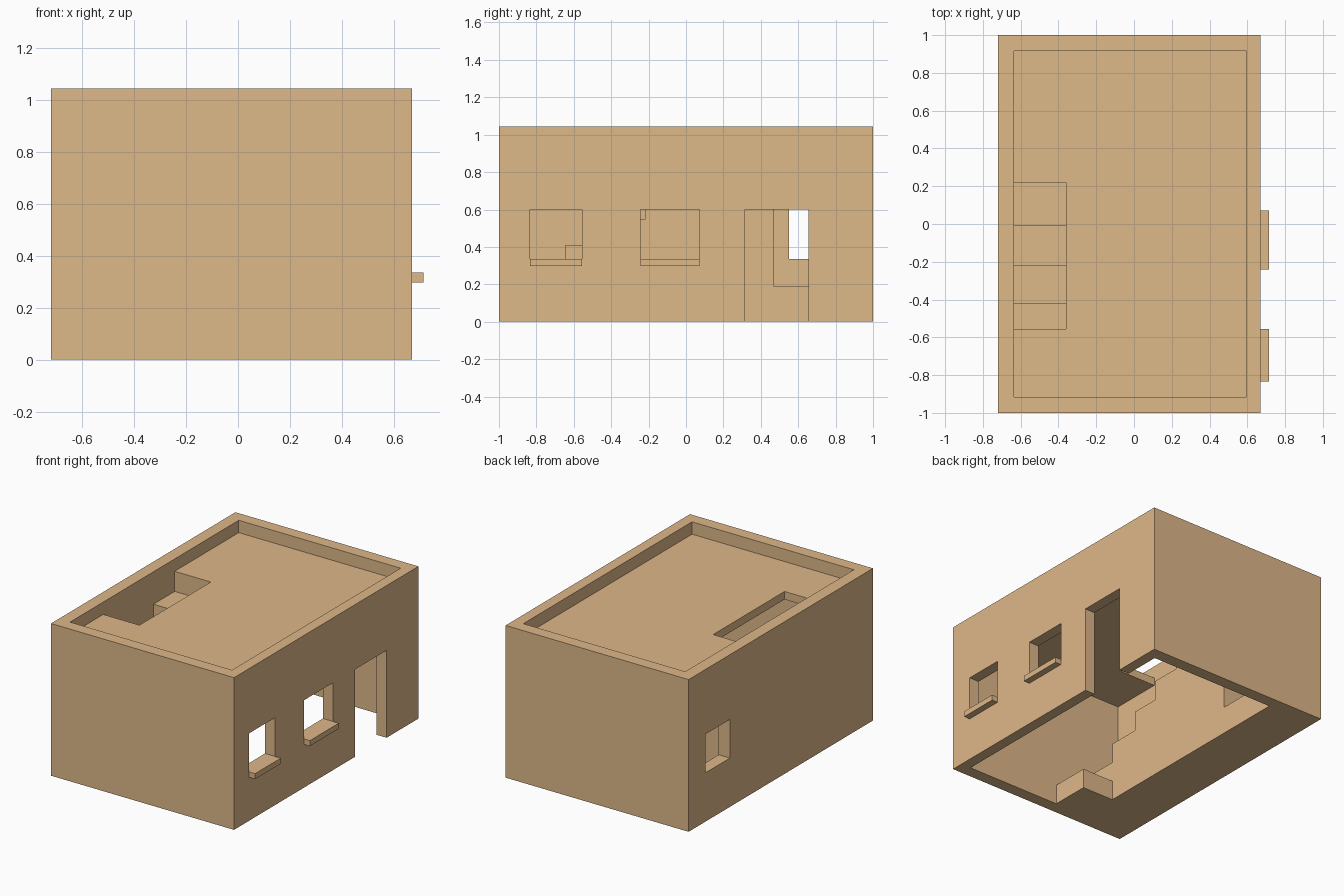
import bpy, bmesh
from mathutils import Vector

if "Cube" in bpy.data.objects:
    bpy.data.objects.remove(bpy.data.objects["Cube"])

mat = bpy.data.materials.new("sandstone")
mat.diffuse_color = (0.73, 0.48, 0.25, 1)
mat.use_nodes = True
mat.node_tree.nodes["Principled BSDF"].inputs["Base Color"].default_value = mat.diffuse_color


def prism(name, pts, offset):
    """Extrude a closed planar outline along an offset vector."""
    bm = bmesh.new()
    face = bm.faces.new([bm.verts.new(p) for p in pts])
    ext = bmesh.ops.extrude_face_region(bm, geom=[face], use_keep_orig=True)
    verts = [v for v in ext["geom"] if isinstance(v, bmesh.types.BMVert)]
    bmesh.ops.translate(bm, verts=verts, vec=Vector(offset))
    bmesh.ops.recalc_face_normals(bm, faces=bm.faces)
    me = bpy.data.meshes.new(name)
    bm.to_mesh(me)
    bm.free()
    me.materials.append(mat)
    ob = bpy.data.objects.new(name, me)
    bpy.context.collection.objects.link(ob)
    return ob


def box(name, x, y, z):
    pts = [(x[0], y[0], z[0]), (x[1], y[0], z[0]), (x[1], y[1], z[0]), (x[0], y[1], z[0])]
    return prism(name, pts, (0, 0, z[1] - z[0]))


def cut(target, cutter):
    """Subtract the cutter and discard it."""
    mod = target.modifiers.new("cut", 'BOOLEAN')
    mod.operation = 'DIFFERENCE'
    mod.solver = 'EXACT'
    mod.object = cutter
    cutter.hide_render = True
    bpy.context.view_layer.objects.active = target
    bpy.ops.object.modifier_apply(modifier=mod.name)
    bpy.data.objects.remove(cutter)


# Main dimensions
X0, X1, Y, H = -0.72, 0.67, 1.0, 1.045
IX0, IX1, IY = -0.635, 0.595, 0.915
ROOF = 0.96
STAIR_X = -0.36
SILL, HEAD = 0.335, 0.60

# Outer walls with parapet, open below
walls = box("walls", (X0, X1), (-Y, Y), (0, H))
cut(walls, box("room_cutter", (IX0, IX1), (-IY, IY), (-0.1, H + 0.1)))

# Right-hand windows with projecting sills
for i, (a, b) in enumerate([(-0.835, -0.557), (-0.242, 0.072)], 1):
    cut(walls, box("window_cutter", (0.5, 0.8), (a, b), (SILL, HEAD)))
    box(f"window_sill_{i}", (X1, 0.715), (a, b), (0.297, SILL))

# Doorway on the right, plain window on the left
cut(walls, box("door_cutter", (0.5, 0.8), (0.315, 0.655), (-0.1, HEAD)))
cut(walls, box("window_cutter", (-0.8, -0.5), (0.552, 0.815), (SILL, HEAD)))

# Roof slab, notched beside the left wall for the stairwell
outline = [(IX0, -IY), (IX1, -IY), (IX1, IY), (IX0, IY),
           (IX0, 0.22), (STAIR_X, 0.22), (STAIR_X, -0.555), (IX0, -0.555)]
prism("roof_slab", [(x, y, ROOF - 0.055) for x, y in outline], (0, 0, 0.055))

# Upper stair flight, rising to the roof, with a low block behind it
rise = ROOF / 7
edges = [-0.645, -0.42, -0.22, -0.01, 0.22, 0.467]
profile = [(IY, 0), (edges[0], 0)]
for i in range(5):
    z = rise * (i + 3) - 0.001
    profile += [(edges[i], z), (edges[i + 1], z)]
profile += [(edges[-1], 0.19), (IY, 0.19)]
prism("stair_flight", [(IX0, y, z) for y, z in profile], (STAIR_X - IX0, 0, 0))

# Corner landing and bottom step along the front wall
box("stair_landing", (IX0, STAIR_X), (-IY, edges[0]), (0, 2 * rise))
box("bottom_step", (STAIR_X, -0.12), (-IY, edges[0]), (0, rise))
